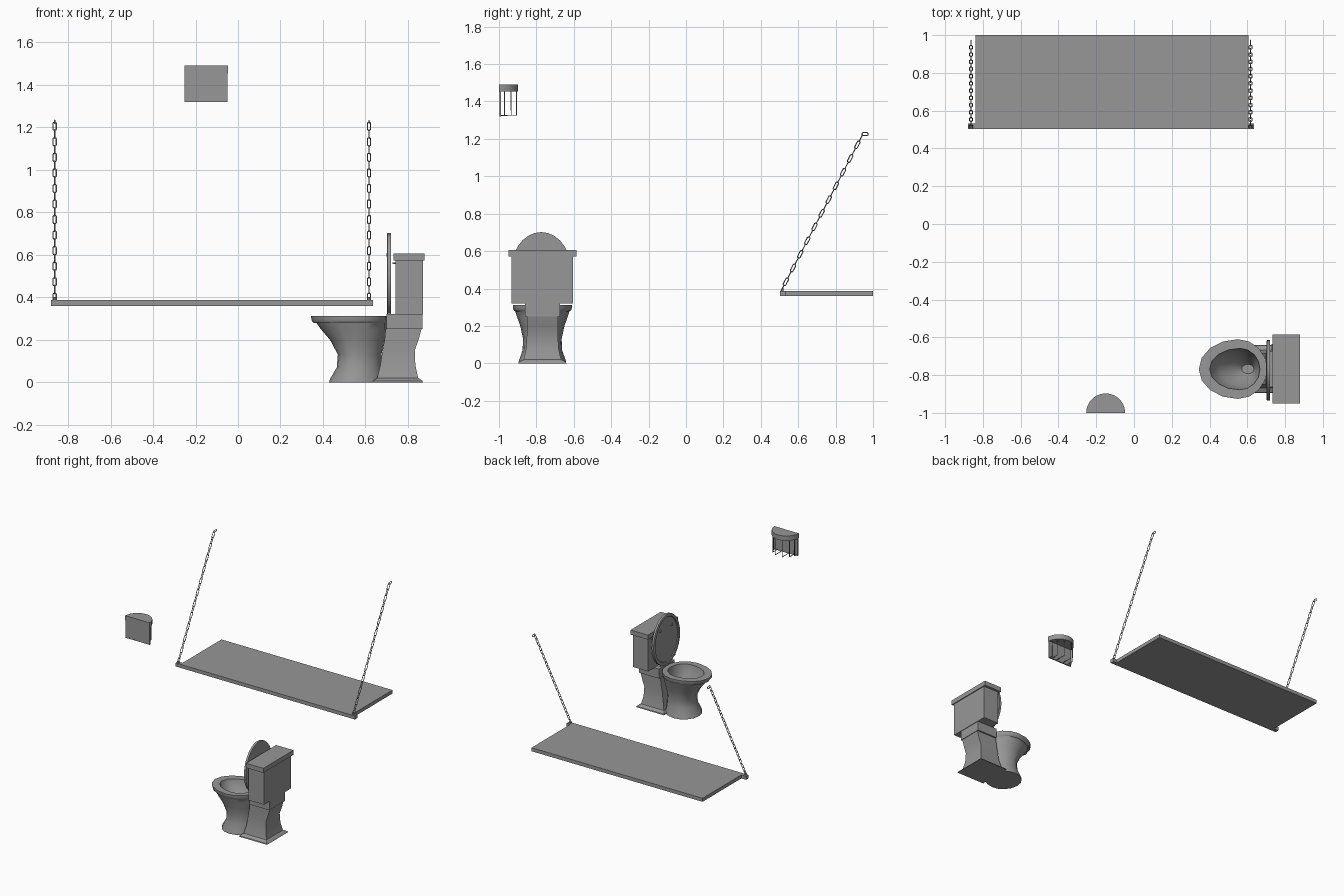
import bpy, bmesh, math
from mathutils import Vector

if "Cube" in bpy.data.objects:
    bpy.data.objects.remove(bpy.data.objects["Cube"])

grey = bpy.data.materials.new("mid grey")
grey.use_nodes = True
colour = (0.31, 0.31, 0.31, 1)
grey.diffuse_color = colour
grey.node_tree.nodes["Principled BSDF"].inputs["Base Color"].default_value = colour


def add_object(name, bm, smooth=False):
    bmesh.ops.recalc_face_normals(bm, faces=bm.faces)
    mesh = bpy.data.meshes.new(name)
    bm.to_mesh(mesh)
    bm.free()
    mesh.materials.append(grey)
    ob = bpy.data.objects.new(name, mesh)
    bpy.context.collection.objects.link(ob)
    if smooth:
        bpy.ops.object.select_all(action="DESELECT")
        ob.select_set(True)
        bpy.context.view_layer.objects.active = ob
        bpy.ops.object.shade_smooth_by_angle(angle=math.radians(35))
    return ob


def skin(bm, rings, loop=False):
    """Bridge equal rings of points; cap both ends unless looped."""
    vs = [[bm.verts.new(p) for p in ring] for ring in rings]
    n = len(vs[0])
    for i in range(len(vs) - (0 if loop else 1)):
        a, b = vs[i], vs[(i + 1) % len(vs)]
        for j in range(n):
            k = (j + 1) % n
            bm.faces.new((a[j], a[k], b[k], b[j]))
    if not loop:
        bm.faces.new(vs[0])
        bm.faces.new(vs[-1])


def loft(name, rings, smooth=False):
    bm = bmesh.new()
    skin(bm, rings)
    return add_object(name, bm, smooth)


def rect(x0, x1, y0, y1, z):
    return [(x0, y0, z), (x1, y0, z), (x1, y1, z), (x0, y1, z)]


def box(name, x0, x1, y0, y1, z0, z1):
    return loft(name, [rect(x0, x1, y0, y1, z) for z in (z0, z1)])


def egg(front, mid, back, half, n=16):
    """Outline with different lengths either side of its widest line."""
    pts = []
    for i in range(n):
        c, s = math.cos(math.tau * i / n), math.sin(math.tau * i / n)
        pts.append((mid + c * (back - mid if c > 0 else mid - front), half * s))
    return pts


def rod(name, points, radius=0.003):
    curve = bpy.data.curves.new(name, "CURVE")
    curve.dimensions = "3D"
    curve.bevel_depth = radius
    curve.bevel_resolution = 1
    curve.use_fill_caps = True
    spline = curve.splines.new("POLY")
    spline.points.add(len(points) - 1)
    for p, co in zip(spline.points, points):
        p.co = (*co, 1)
    curve.materials.append(grey)
    ob = bpy.data.objects.new(name, curve)
    bpy.context.collection.objects.link(ob)


# Bunk shelf with a longer front rail
box("bunk_board", -0.84, 0.605, 0.505, 1.0, 0.36, 0.387)
box("bunk_rail", -0.88, 0.636, 0.503, 0.532, 0.36, 0.387)


# Chains: alternating stadium-shaped links along a sloping line
def link(bm, centre, along, side, length=0.05, width=0.021, wire=0.0055):
    up = along.cross(side)
    r = (width - wire) / 2
    straight = (length - width) / 2
    rings = []
    for i in range(12):
        t = math.tau * (i + 0.5) / 12
        out = along * math.cos(t) + side * math.sin(t)
        p = centre + along * math.copysign(straight, math.cos(t)) + out * r
        h = wire / 2
        rings.append([p + out * h, p + up * h, p - out * h, p - up * h])
    skin(bm, rings, loop=True)


across = Vector((1, 0, 0))
for name, x in (("right_chain", -0.863), ("left_chain", 0.617)):
    bm = bmesh.new()
    start, end = Vector((x, 0.515, 0.40)), Vector((x, 0.935, 1.205))
    along = (end - start).normalized()
    count = 23
    for i in range(count):
        side = along.cross(across) if i % 2 else across
        link(bm, start.lerp(end, i / (count - 1)), along, side)
    link(bm, Vector((x, 0.957, 1.226)), Vector((0, 1, 0)), Vector((0, 0, 1)), 0.04)
    add_object(name, bm)
    rod(name + "_anchor", [(x, 0.515, 0.38), (x, 0.515, 0.402)], 0.006)

# Caged wall fixture: back plate, half-round cap and wire cage
cx = -0.15
box("fixture_plate", cx - 0.101, cx + 0.101, -0.997, -0.988, 1.32, 1.46)
arc = [(cx + 0.103 * math.cos(math.pi * i / 20),
        -1 + 0.103 * math.sin(math.pi * i / 20)) for i in range(21)]
loft("fixture_cap", [[(x, y, z) for x, y in arc] for z in (1.453, 1.49)], True)
for sx in (-1, 1):
    for dx, y in ((0.03, -0.906), (0.07, -0.935)):
        x = cx + sx * dx
        rod("cage_wire", [(x, -0.998, 1.326), (x, y, 1.326), (x, y, 1.46)])
    x = cx + sx * 0.088
    rod("cage_side_wire", [(x, -0.99, 1.326), (x, -0.97, 1.326), (x, -0.97, 1.46)])
for dx in (-0.065, 0, 0.065):
    box("plate_bolt", cx + dx - 0.007, cx + dx + 0.007, -1, -0.99, 1.452, 1.46)

# Toilet bowl: stacked egg outlines up the outside and down the inside
cy = -0.768
bowl = [  # height, front, widest, back, half width
    (0, 0.428, 0.55, 0.69, 0.128), (0.015, 0.433, 0.55, 0.685, 0.125),
    (0.07, 0.465, 0.55, 0.68, 0.106), (0.13, 0.47, 0.55, 0.675, 0.103),
    (0.2, 0.433, 0.55, 0.69, 0.118), (0.25, 0.39, 0.55, 0.7, 0.136),
    (0.278, 0.37, 0.55, 0.7, 0.145), (0.28, 0.355, 0.55, 0.7, 0.15),
    (0.29, 0.347, 0.55, 0.705, 0.157), (0.313, 0.343, 0.55, 0.705, 0.158),
    (0.313, 0.4, 0.56, 0.667, 0.11), (0.29, 0.405, 0.56, 0.665, 0.107),
    (0.22, 0.45, 0.57, 0.655, 0.085), (0.16, 0.53, 0.59, 0.64, 0.045),
    (0.13, 0.57, 0.605, 0.635, 0.025)]
loft("toilet_bowl", [[(x, cy + y, z) for x, y in egg(f, m, b, h)]
                     for z, f, m, b, h in bowl], True)

# Rear pedestal with flared foot
pedestal = [(0, 0.635, 0.872, 0.128), (0.007, 0.637, 0.868, 0.125),
            (0.02, 0.655, 0.848, 0.1), (0.08, 0.67, 0.835, 0.087),
            (0.15, 0.68, 0.832, 0.083), (0.2, 0.69, 0.85, 0.083),
            (0.25, 0.695, 0.864, 0.083)]
loft("toilet_pedestal", [rect(a, b, cy - h, cy + h, z) for z, a, b, h in pedestal], True)

# Cistern
box("cistern_neck", 0.7, 0.868, cy - 0.094, cy + 0.094, 0.25, 0.322)
box("cistern_tank", 0.742, 0.872, cy - 0.164, cy + 0.164, 0.32, 0.574)
box("cistern_lid", 0.732, 0.879, cy - 0.182, cy + 0.182, 0.572, 0.607)
rod("flush_handle", [(0.745, cy + 0.13, 0.56), (0.732, cy + 0.13, 0.56),
                     (0.732, cy + 0.1, 0.56)], 0.005)

# Raised seat cover: thin upright egg with a recessed face
cover = [(0.72, 0), (0.704, 0), (0.702, 0.004), (0.702, 0.02), (0.708, 0.024)]
loft("seat_cover", [[(x, cy - 0.006 + y, z)
                     for z, y in egg(0.318 + d, 0.5, 0.702 - d, 0.16 - d, 28)]
                    for x, d in cover], True)
for sy in (-1, 1):
    rod("cover_pad", [(0.71, cy + sy * 0.07, 0.6), (0.7, cy + sy * 0.07, 0.6)], 0.009)
    rod("cover_hinge", [(0.712, cy + sy * 0.05, 0.31), (0.712, cy + sy * 0.05, 0.345)], 0.009)
